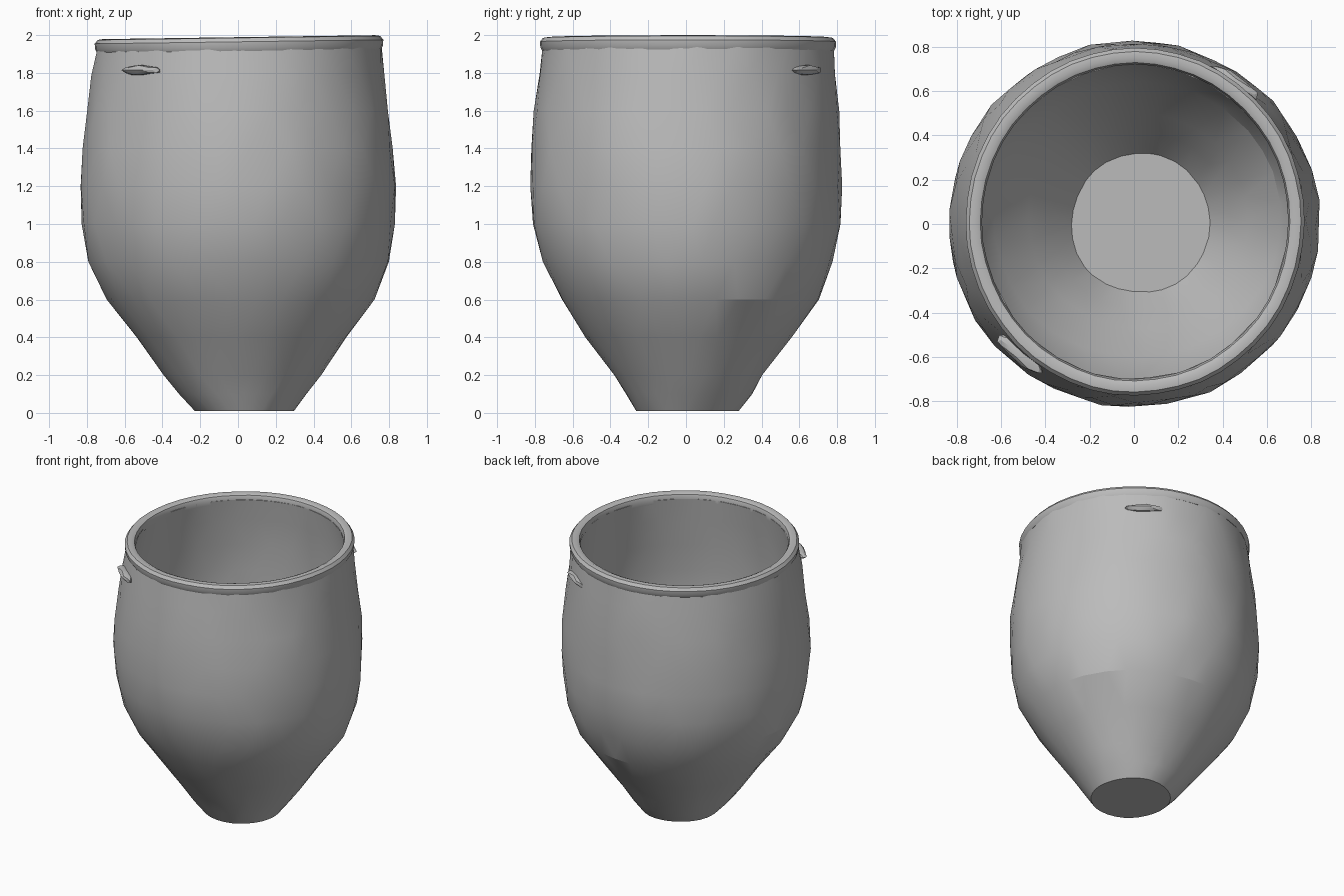
import bpy, bmesh, random
from math import sin, cos, pi, radians
from mathutils import Matrix, Vector, noise

random.seed(4)
if "Cube" in bpy.data.objects:
    bpy.data.objects.remove(bpy.data.objects["Cube"])

clay = bpy.data.materials.new("grey clay")
clay.use_nodes = True
CLAY = (0.5, 0.5, 0.5, 1)
clay.diffuse_color = CLAY
clay.node_tree.nodes["Principled BSDF"].inputs["Base Color"].default_value = CLAY


def finish(bm, name, angle):
    bmesh.ops.recalc_face_normals(bm, faces=bm.faces)
    mesh = bpy.data.meshes.new(name)
    bm.to_mesh(mesh)
    bm.free()
    mesh.materials.append(clay)
    obj = bpy.data.objects.new(name, mesh)
    bpy.context.collection.objects.link(obj)
    bpy.ops.object.select_all(action="DESELECT")
    obj.select_set(True)
    bpy.context.view_layer.objects.active = obj
    bpy.ops.object.shade_smooth_by_angle(angle=radians(angle))
    return obj


def hand_made(co, amount):
    """Uneven surface and a mouth that leans slightly."""
    bump = noise.noise(co * 4) * amount
    flat = Vector((co.x, co.y, 0)).normalized()
    lean = 0.011 * (co.x / 0.76 - 1) * max(0, (co.z - 1.5) / 0.5)
    return co + flat * bump + Vector((0, 0, lean))


def lathe(name, rings, segments, amount, angle, closed=False):
    """Oval rings of (x radius, y radius, x centre, y centre, z)."""
    bm = bmesh.new()
    loops = []
    for k, (rx, ry, cx, cy, z) in enumerate(rings):
        loop = []
        for i in range(segments):
            a = 2 * pi * (i + 0.5 * (k % 2) * (not closed)) / segments
            a += random.uniform(-0.2, 0.2) * 2 * pi / segments * (amount > 0.005)
            co = Vector((cx + rx * cos(a), cy + ry * sin(a), z))
            loop.append(bm.verts.new(hand_made(co, amount)))
        loops.append(loop)
    pairs = list(zip(loops, loops[1:]))
    if closed:
        pairs.append((loops[-1], loops[0]))
    for k, (low, high) in enumerate(pairs):
        for i in range(segments):
            j = (i + 1) % segments
            if closed:
                bm.faces.new((low[i], low[j], high[j], high[i]))
            elif k % 2 == 0:
                bm.faces.new((low[i], low[j], high[i]))
                bm.faces.new((low[j], high[j], high[i]))
            else:
                bm.faces.new((low[i], high[j], high[i]))
                bm.faces.new((low[i], low[j], high[j]))
    if not closed:
        bm.faces.new(loops[0][::-1])
        bm.faces.new(loops[-1])
    return finish(bm, name, angle)


# Jar wall: up the outside, over the mouth and down to the inner floor
outside = [
    (0.265, 0.27, 0.035, 0.005, 0.01),
    (0.34, 0.335, 0.03, 0.01, 0.1),
    (0.415, 0.395, 0.025, 0.01, 0.2),
    (0.56, 0.545, 0.02, 0.015, 0.4),
    (0.705, 0.68, 0.015, 0.02, 0.6),
    (0.8, 0.768, 0.005, 0.01, 0.8),
    (0.832, 0.815, 0, 0.005, 1.0),
    (0.84, 0.827, 0, 0, 1.2),
    (0.825, 0.822, 0, 0, 1.4),
    (0.802, 0.808, 0, 0.003, 1.6),
    (0.774, 0.786, 0, 0.007, 1.8),
    (0.752, 0.77, 0.005, 0.01, 1.96),
]
WALL = 0.06
inside = [(rx - WALL, ry - WALL, cx, cy, z) for rx, ry, cx, cy, z in outside[:2:-1]]
inside += [(0.41, 0.4, 0.03, 0.01, 0.27), (0.315, 0.315, 0.035, 0, 0.14)]
lathe("jar_body", outside + inside, 30, 0.012, 14)

# Rolled rim around the mouth
section = [(0.752, 1.925), (0.762, 1.945), (0.764, 1.975), (0.748, 1.996),
           (0.72, 2.0), (0.698, 1.99), (0.69, 1.965), (0.695, 1.93)]
lathe("rim", [(r, r + 0.02, 0.005, 0.01, z) for r, z in section],
      48, 0.004, 35, closed=True)

# Two small worn lugs on opposite shoulders
for name, turn in (("front_lug", 229), ("back_lug", 55)):
    bm = bmesh.new()
    bmesh.ops.create_icosphere(bm, subdivisions=2, radius=1)
    for v in bm.verts:
        v.co *= 1 + 0.25 * noise.noise(v.co * 2)
    place = (Matrix.Rotation(radians(turn), 4, "Z")
             @ Matrix.Translation((0.778, 0, 1.815))
             @ Matrix.Diagonal((0.04, 0.13, 0.027, 1)))
    bmesh.ops.transform(bm, matrix=place, verts=bm.verts)
    finish(bm, name, 20)
